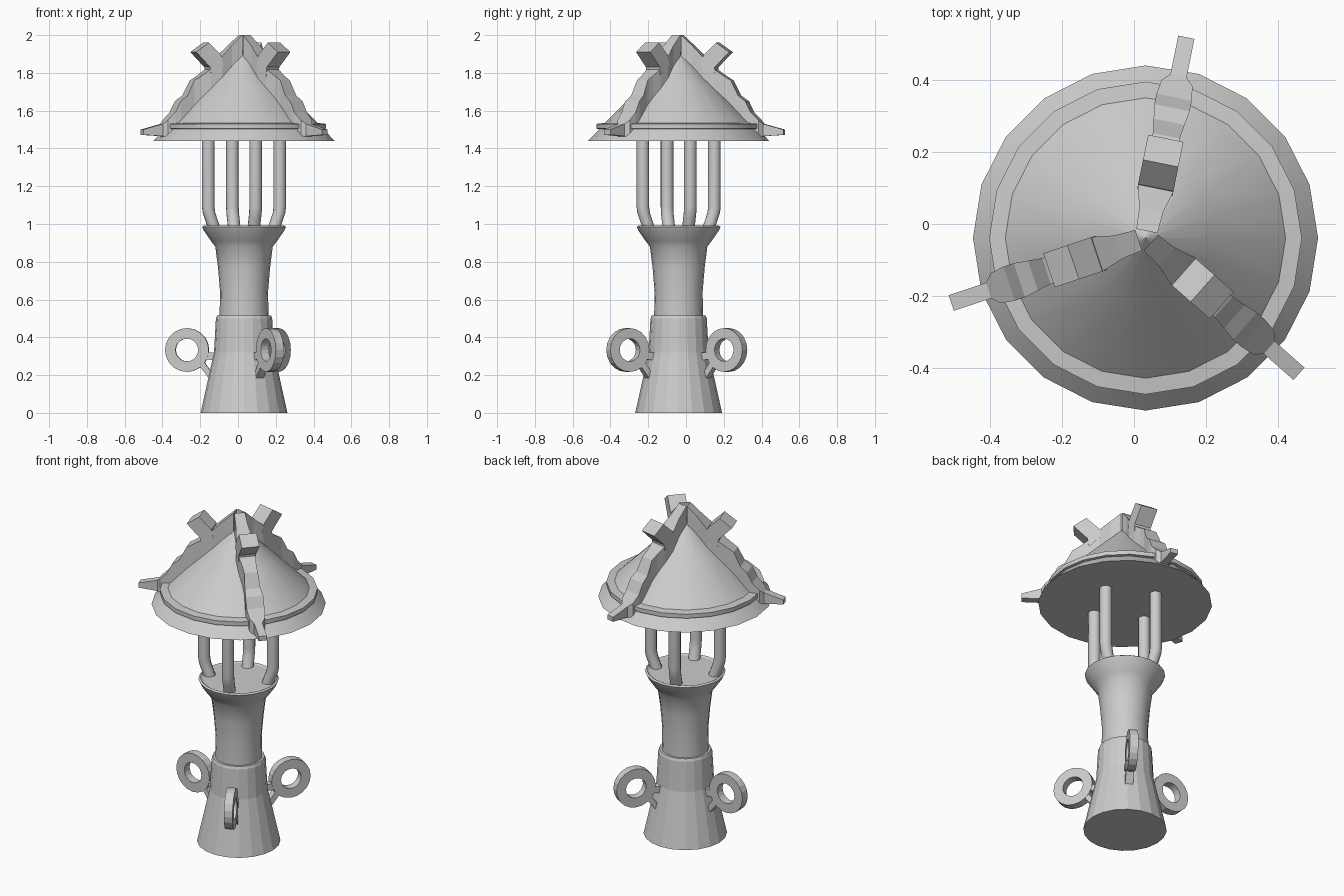
import bpy, bmesh
from math import sin, cos, pi, radians
from mathutils import Vector, Matrix

if "Cube" in bpy.data.objects:
    bpy.data.objects.remove(bpy.data.objects["Cube"])

AXIS = Matrix.Translation((0.032, -0.039, 0))


def loft(name, sections, angle=0, closed=False, smooth=None):
    """Skin equal-length point loops; turn about the lantern axis by angle (degrees)."""
    bm = bmesh.new()
    rows = [[bm.verts.new(p) for p in s] for s in sections]
    n = len(rows[0])
    pairs = list(zip(rows, rows[1:])) + ([(rows[-1], rows[0])] if closed else [])
    for a, b in pairs:
        for i in range(n):
            j = (i + 1) % n
            bm.faces.new((a[i], a[j], b[j], b[i]))
    if not closed:
        bm.faces.new(rows[0])
        bm.faces.new(rows[-1])
    bmesh.ops.remove_doubles(bm, verts=bm.verts, dist=0.0005)
    bmesh.ops.recalc_face_normals(bm, faces=bm.faces)
    bm.transform(AXIS @ Matrix.Rotation(radians(angle), 4, 'Z'))
    me = bpy.data.meshes.new(name)
    bm.to_mesh(me)
    bm.free()
    ob = bpy.data.objects.new(name, me)
    bpy.context.collection.objects.link(ob)
    if smooth:
        bpy.ops.object.select_all(action='DESELECT')
        ob.select_set(True)
        bpy.context.view_layer.objects.active = ob
        bpy.ops.object.shade_smooth_by_angle(angle=radians(smooth))
    return ob


def circle(r, z, n=20, x=0):
    return [(x + r * cos(2 * pi * i / n), r * sin(2 * pi * i / n), z) for i in range(n)]


def lathe(name, profile, smooth=None):
    return loft(name, [circle(r, z) for r, z in profile], smooth=smooth)


def slab(name, outline, hw, angle):
    """Flat plate in the radial/vertical plane."""
    return loft(name, [[(r, s * hw, z) for r, z in outline] for s in (-1, 1)], angle)


# flared foot, waisted column with cup, and wide roof
lathe("foot", [(0.23, 0), (0.159, 0.32), (0.149, 0.50), (0.143, 0.515), (0.12, 0.515)])
lathe("column", [(0.13, 0.50), (0.127, 0.64), (0.138, 0.77), (0.152, 0.88),
                 (0.175, 0.91), (0.213, 0.965), (0.222, 0.985), (0.212, 0.992),
                 (0.20, 0.985)], smooth=30)
lathe("roof", [(0.48, 1.44), (0.42, 1.502), (0.435, 1.505), (0.435, 1.53),
               (0.39, 1.535), (0.20, 1.725), (0.002, 1.92)], smooth=35)

# four bars, bent inwards at the foot
for k in range(4):
    loft(f"bar_{k + 1}", [circle(0.034, z, 12, x) for x, z in
         ((0.16, 0.96), (0.185, 1.03), (0.195, 1.06), (0.199, 1.09), (0.199, 1.46))],
         18 + 90 * k, smooth=40)

# ridge sections: radius, underside z, top z, half width
RIDGE = [(0.02, 1.89, 2.0, 0.03), (0.08, 1.82, 1.945, 0.034), (0.14, 1.75, 1.885, 0.05),
         (0.20, 1.68, 1.82, 0.048), (0.25, 1.64, 1.785, 0.04), (0.29, 1.60, 1.76, 0.038),
         (0.33, 1.56, 1.68, 0.044), (0.37, 1.52, 1.65, 0.05), (0.40, 1.49, 1.59, 0.05),
         (0.44, 1.46, 1.55, 0.044), (0.46, 1.465, 1.53, 0.023), (0.57, 1.472, 1.50, 0.023)]
for k in range(3):
    a = 78.5 + 120 * k
    loft(f"roof_ridge_{k + 1}", [[(r, -w, b), (r, w, b), (r, w, t), (r, -w, t)]
                                 for r, b, t, w in RIDGE], a)
    # stubby horn near the top of the ridge
    slab(f"ridge_horn_{k + 1}", [(0.13, 1.84), (0.20, 1.78), (0.205, 1.83),
                                 (0.283, 1.91), (0.212, 1.96), (0.145, 1.895)], 0.05, a)

# three side rings with two prongs each
for k in range(3):
    a = 57 + 120 * k
    secs = []
    for i in range(20):
        t = 2 * pi * i / 20
        secs.append([(0.302 + r * cos(t), y, 0.333 + r * sin(t)) for r, y in
                     ((0.06, -0.024), (0.116, -0.024), (0.116, 0.024), (0.06, 0.024))])
    loft(f"side_ring_{k + 1}", secs, a, closed=True)
    slab(f"upper_prong_{k + 1}", [(0.13, 0.275), (0.215, 0.285), (0.20, 0.32), (0.13, 0.32)],
         0.022, a)
    slab(f"lower_prong_{k + 1}", [(0.16, 0.20), (0.187, 0.185), (0.245, 0.26), (0.215, 0.275)],
         0.022, a)
